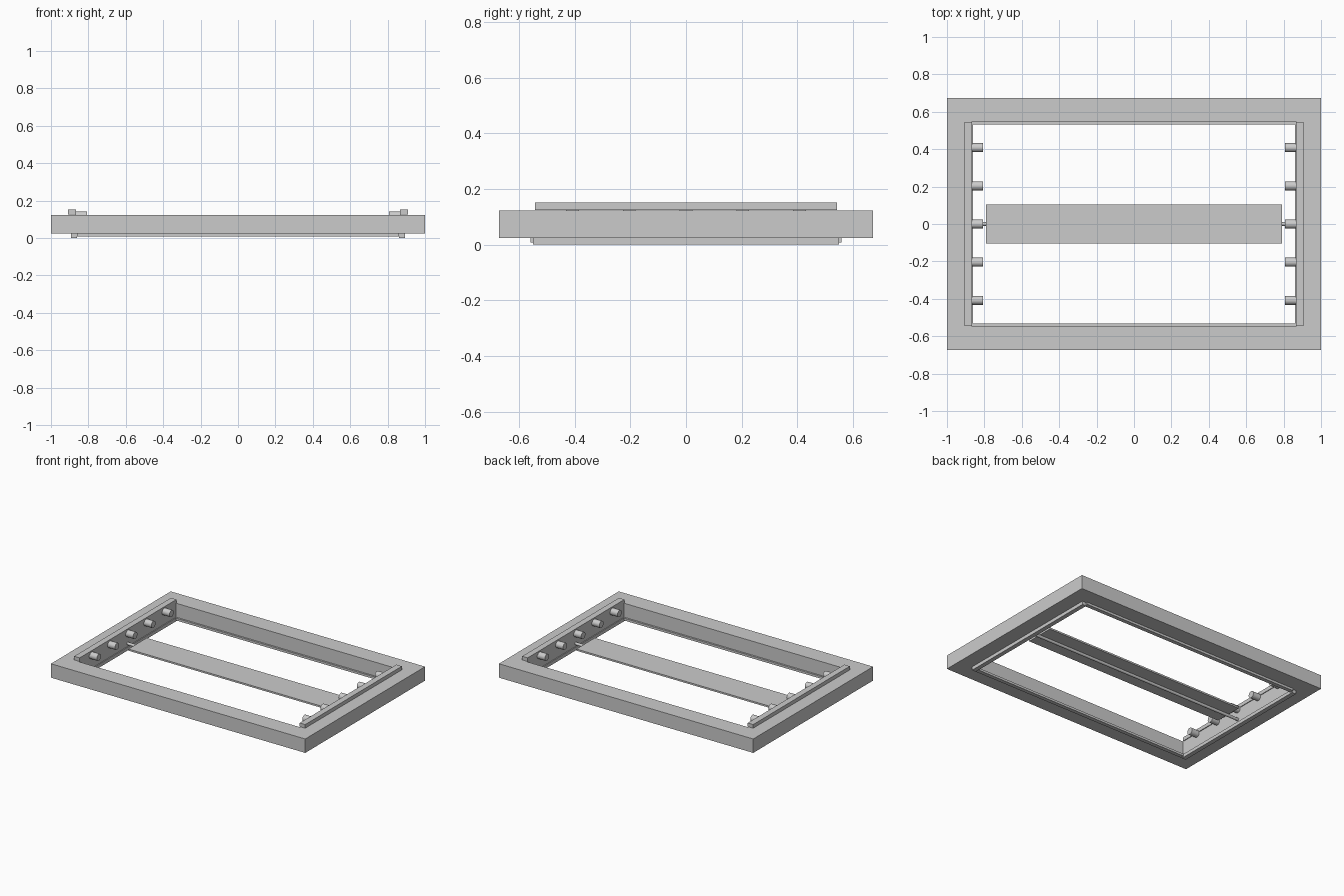
import bpy, math

if "Cube" in bpy.data.objects:
    bpy.data.objects.remove(bpy.data.objects["Cube"])

grey = bpy.data.materials.new("light_grey")
grey.diffuse_color = (0.6, 0.6, 0.6, 1)
grey.use_nodes = True
grey.node_tree.nodes["Principled BSDF"].inputs["Base Color"].default_value = grey.diffuse_color


def box(name, x0, x1, y0, y1, z0, z1):
    bpy.ops.mesh.primitive_cube_add(size=1, location=((x0 + x1) / 2, (y0 + y1) / 2, (z0 + z1) / 2))
    ob = bpy.context.object
    ob.name = name
    ob.scale = (x1 - x0, y1 - y0, z1 - z0)
    bpy.ops.object.transform_apply(location=False, rotation=False, scale=True)
    ob.data.materials.append(grey)
    return ob


def rod(name, x0, x1, y, z, r, sides=24):
    bpy.ops.mesh.primitive_cylinder_add(vertices=sides, radius=r, depth=abs(x1 - x0),
                                        location=((x0 + x1) / 2, y, z),
                                        rotation=(0, math.pi / 2, 0))
    ob = bpy.context.object
    ob.name = name
    ob.data.materials.append(grey)
    bpy.ops.object.shade_smooth_by_angle(angle=math.radians(40))
    return ob


# Rectangular frame: outer and inner loops joined by quads
OX, OY, IX, IY, Z0, Z1 = 1.0, 0.673, 0.868, 0.545, 0.024, 0.123
signs = [(-1, -1), (1, -1), (1, 1), (-1, 1)]
verts = [(sx * w, sy * d, z) for z in (Z0, Z1) for w, d in ((OX, OY), (IX, IY)) for sx, sy in signs]
faces = []
for i in range(4):
    j = (i + 1) % 4
    faces += [(i, i + 4, j + 4, j),               # bottom
              (i + 8, j + 8, j + 12, i + 12),     # top
              (i, j, j + 8, i + 8),               # outside
              (i + 4, i + 12, j + 12, j + 4)]     # inside
mesh = bpy.data.meshes.new("frame")
mesh.from_pydata(verts, [], faces)
mesh.materials.append(grey)
bpy.context.collection.objects.link(bpy.data.objects.new("frame", mesh))

for s, side in ((-1, "left"), (1, "right")):
    # Top rail and bottom seal along each short side
    a, b = sorted((s * 0.865, s * 0.908))
    box(side + "_top_rail", a, b, -0.543, 0.543, 0.125, 0.151)
    a, b = sorted((s * 0.862, s * 0.893))
    box(side + "_bottom_seal", a, b, -0.55, 0.55, 0.0, Z0)
    # Bottom seal along each long side
    a, b = sorted((s * 0.532, s * 0.56))
    box(("front" if s < 0 else "back") + "_bottom_seal", -0.862, 0.862, a, b, 0.008, Z0)
    # Row of pivot bushings
    for k in range(-2, 3):
        rod(side + "_bushing", s * 0.87, s * 0.808, k * 0.204, 0.118, 0.024)

# Slat with its pivot rod underneath
box("slat", -0.79, 0.79, -0.103, 0.103, 0.054, 0.066)
rod("slat_rod", -0.868, 0.868, 0, 0.045, 0.01, 16)
